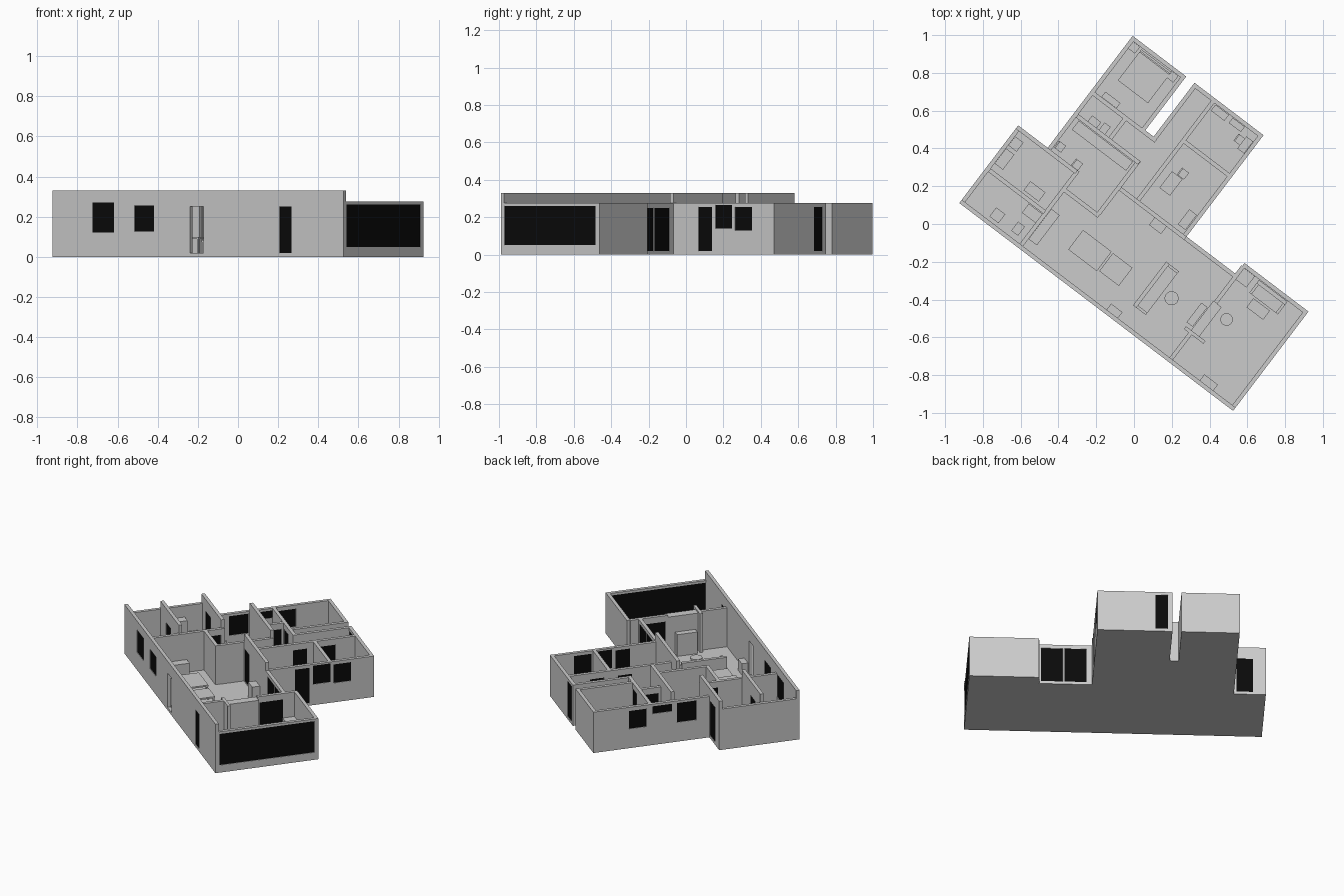
import bpy, bmesh, math
from mathutils import Matrix

if "Cube" in bpy.data.objects:
    bpy.data.objects.remove(bpy.data.objects["Cube"])

# House axes: u along the long front wall, v towards the back wings
M = Matrix.Translation((-0.925, 0.111, 0)) @ Matrix.Rotation(math.radians(-37.2), 4, 'Z')
T, LOW, TALL, FLOOR = 0.022, 0.275, 0.33, 0.014

black = bpy.data.materials.new("dark_panel")
black.diffuse_color = (0.003, 0.003, 0.003, 1)
black.use_nodes = True
black.node_tree.nodes["Principled BSDF"].inputs["Base Color"].default_value = black.diffuse_color


def finish(name, bm, mat=None):
    bmesh.ops.recalc_face_normals(bm, faces=bm.faces)
    me = bpy.data.meshes.new(name)
    bm.to_mesh(me)
    bm.free()
    ob = bpy.data.objects.new(name, me)
    bpy.context.collection.objects.link(ob)
    ob.matrix_world = M
    if mat:
        me.materials.append(mat)
    return ob


def add_box(bm, u0, u1, v0, v1, z0, z1):
    m = Matrix.Translation(((u0 + u1) / 2, (v0 + v1) / 2, (z0 + z1) / 2))
    bmesh.ops.create_cube(bm, size=1, matrix=m @ Matrix.Diagonal((u1 - u0, v1 - v0, z1 - z0, 1)))


def block(name, u, v, su, sv, z1, z0=FLOOR, mat=None):
    bm = bmesh.new()
    add_box(bm, u - su / 2, u + su / 2, v - sv / 2, v + sv / 2, z0, z1)
    return finish(name, bm, mat)


def disc_table(name, u, v, r, h):
    bm = bmesh.new()
    for rad, z0, z1 in ((r, h - 0.01, h), (r * 0.25, FLOOR, h - 0.01)):
        bmesh.ops.create_cone(bm, cap_ends=True, segments=24, radius1=rad, radius2=rad,
                              depth=z1 - z0, matrix=Matrix.Translation((u, v, (z0 + z1) / 2)))
    finish(name, bm)


def table(name, u, v, su, sv, h):
    bm = bmesh.new()
    add_box(bm, u - su / 2, u + su / 2, v - sv / 2, v + sv / 2, h - 0.01, h)
    for a in (-1, 1):
        for b in (-1, 1):
            cu, cv = u + a * (su / 2 - 0.008), v + b * (sv / 2 - 0.008)
            add_box(bm, cu - 0.005, cu + 0.005, cv - 0.005, cv + 0.005, FLOOR, h - 0.01)
    finish(name, bm)


def wall(name, axis, at, a, b, h, *holes):
    """Wall centred on `at`, from a to b; holes are (s0, s1, z0, z1[, open])."""
    ss = sorted({a, b, *[x for o in holes for x in o[:2]]})
    zs = sorted({0, h, *[x for o in holes for x in o[2:4]]})
    place = lambda s, z: (s, at - T / 2, z) if axis == 'u' else (at - T / 2, s, z)
    bm = bmesh.new()
    for s0, s1 in zip(ss, ss[1:]):
        for z0, z1 in zip(zs, zs[1:]):
            cs, cz = (s0 + s1) / 2, (z0 + z1) / 2
            if any(o[0] < cs < o[1] and o[2] < cz < o[3] for o in holes):
                continue
            bm.faces.new([bm.verts.new(place(*p)) for p in ((s0, z0), (s1, z0), (s1, z1), (s0, z1))])
    bmesh.ops.remove_doubles(bm, verts=bm.verts, dist=1e-5)
    ex = bmesh.ops.extrude_face_region(bm, geom=bm.faces[:], use_keep_orig=True)
    moved = [g for g in ex['geom'] if isinstance(g, bmesh.types.BMVert)]
    bmesh.ops.translate(bm, verts=moved, vec=(0, T, 0) if axis == 'u' else (T, 0, 0))
    finish(name, bm)
    for s0, s1, z0, z1, *is_open in holes:
        if not is_open:
            c, w = (s0 + s1) / 2, s1 - s0
            uv = (c, at, w, T * 0.7) if axis == 'u' else (at, c, T * 0.7, w)
            block(name + "_panel", *uv, z1, z0, black)


# Floor slab following the plan outline
outline = [(0, 0), (1.82, 0), (1.82, .66), (1.395, .66), (1.395, .586), (1.066, .586),
           (1.066, 1.26), (.607, 1.26), (.607, .902), (.552, .902), (.552, 1.26),
           (.196, 1.26), (.196, .516), (0, .516)]
bm = bmesh.new()
f = bm.faces.new([bm.verts.new((u, v, 0)) for u, v in outline])
ex = bmesh.ops.extrude_face_region(bm, geom=[f], use_keep_orig=True)
bmesh.ops.translate(bm, verts=[g for g in ex['geom'] if isinstance(g, bmesh.types.BMVert)], vec=(0, 0, FLOOR))
finish("floor", bm)

# Outer walls
D0, D1, H = 0.018, 0.25, T / 2
wall("front_wall", 'u', H, 0, 1.82, TALL, (.25, .385, .12, .27), (.515, .635, .125, .255),
     (.86, .945, D0, D1, True), (1.42, 1.495, D0, D1))
wall("end_wall", 'v', 1.82 - H, T, .66, LOW, (.025, .635, .05, .26))
wall("sunroom_back_wall", 'u', .66 - H, 1.395, 1.82 - T, LOW)
wall("terrace_wall", 'u', .586 - H, 1.066, 1.395, LOW, (1.1, 1.235, D0, D1), (1.245, 1.378, D0, D1))
wall("east_wing_wall", 'v', 1.066 - H, .586, 1.26, LOW, (.753, .845, D0, .255),
     (.868, .98, .14, .265), (1.0, 1.112, .13, .255))
wall("east_wing_back", 'u', 1.26 - H, .607, 1.066 - T, LOW, (.635, .712, D0, .255))
wall("slit_wall_east", 'v', .607 + H, .902, 1.26 - T, LOW)
wall("slit_wall_end", 'u', .902 - H, .53, .63, LOW)
wall("slit_wall_west", 'v', .552 - H, .902, 1.26, LOW)
wall("bedroom_back", 'u', 1.26 - H, .196, .552 - T, LOW)
wall("west_wing_wall", 'v', .196 + H, .516, 1.26 - T, LOW, (.6, .725, .13, .26),
     (.756, .88, .21, .26), (.92, 1.03, .13, .25))
wall("left_wall", 'v', H, T, .516, LOW)
wall("left_back_wall", 'u', .516 - H, 0, .395, TALL, (.08, .18, D0, D1))

# Inner walls
DOOR = (D0, .235)
wall("left_partition", 'u', .235, T, .39, TALL, (.13, .22, *DOOR))
wall("hall_partition", 'v', .396, T, .516, LOW, (.4, .488, *DOOR))
wall("bath_front", 'u', .392, .407, .63, LOW)
wall("bath_side", 'v', .622, .402, .754, LOW)
wall("bath_back", 'u', .745, .218, .63, TALL)
wall("closet_side", 'v', .43, .756, .89, LOW, (.77, .865, *DOOR))
wall("bedroom_front", 'u', .891, .218, .54, LOW, (.445, .525, *DOOR))
wall("hall_wall", 'u', .575, .633, 1.066, TALL, (.645, .735, *DOOR))
wall("study_side", 'v', .745, .586, 1.24, LOW, (.84, .93, *DOOR), (1.02, 1.11, *DOOR))
wall("study_divider", 'u', .98, .756, 1.045, LOW)
wall("sunroom_partition", 'v', 1.4, .4, .64, LOW, (.415, .565, *DOOR))
wall("sunroom_stub", 'v', 1.392, T, .19, LOW)
block("media_wall", 1.412, .3, .055, .2, .265)
block("media_cross_wall", 1.415, .197, .13, .018, LOW)
block("media_screen", 1.36, .29, .04, .13, .16)

# Sofas: base, back and two arms
for name, u0, u1, v0, v1, lengthwise in (("living_sofa", 1.06, 1.145, .125, .415, 'v'),
                                         ("sunroom_sofa", 1.51, 1.7, .55, .635, 'u')):
    bm = bmesh.new()
    add_box(bm, u0, u1, v0, v1, FLOOR, .055)
    if lengthwise == 'v':
        add_box(bm, u0, u0 + .022, v0, v1, .055, .1)
        for a in (v0, v1 - .015):
            add_box(bm, u0 + .022, u1, a, a + .015, .055, .075)
    else:
        add_box(bm, u0, u1, v1 - .022, v1, .055, .1)
        for a in (u0, u1 - .015):
            add_box(bm, a, a + .015, v0, v1 - .022, .055, .075)
    finish(name, bm)

# Tables and chairs
disc_table("round_table", 1.2, .278, .037, .06)
disc_table("round_stool", 1.5, .365, .033, .06)
table("kitchen_table", .703, .218, .19, .13, .1)
table("dining_table", .873, .221, .13, .12, .085)
table("sunroom_table", 1.6, .51, .11, .06, .05)
table("study_desk", .83, .76, .07, .11, .09)
for u, v in ((.245, .56), (.374, .539), (.85, .84), (.98, 1.164)):
    block("chair_seat", u, v, .045, .045, .06)
    block("chair_back", u - .02, v, .008, .045, .1, .06)

# Bed with headboard
block("bed", .376, 1.12, .2, .19, .06)
block("headboard", .376, 1.225, .2, .012, .1)

# Cabinets and fixtures: u, v, size u, size v, top height
for n, *dims in (("nightstand", .24, 1.215, .045, .045, .06), ("nightstand", .495, 1.215, .045, .045, .06),
                 ("dresser", .31, .92, .1, .035, .1), ("closet_shelf", .375, .78, .04, .05, .09),
                 ("closet_box", .31, .775, .06, .04, .08), ("front_console", 1.0, .042, .075, .04, .09),
                 ("hall_cabinet", .91, .54, .08, .05, .12), ("sunroom_console", 1.627, .042, .09, .04, .09),
                 ("side_cabinet", 1.446, .6, .07, .075, .11), ("kitchen_counter", .435, .17, .055, .2, .1),
                 ("left_counter", .34, .19, .09, .06, .1), ("washer", .28, .29, .1, .06, .1),
                 ("tall_cabinet", .05, .33, .055, .1, .2), ("basin", .05, .43, .055, .06, .1),
                 ("vanity", .2, .07, .06, .06, .09), ("toilet", .33, .08, .045, .06, .06),
                 ("bathtub", .42, .7, .36, .06, .06), ("study_cabinet", 1.015, .66, .05, .1, .1),
                 ("wing_cabinet", 1.02, 1.16, .045, .08, .1), ("wing_shelf", .81, 1.215, .09, .04, .12),
                 ("wing_counter", .92, 1.218, .08, .035, .09)):
    block(n, *dims)
